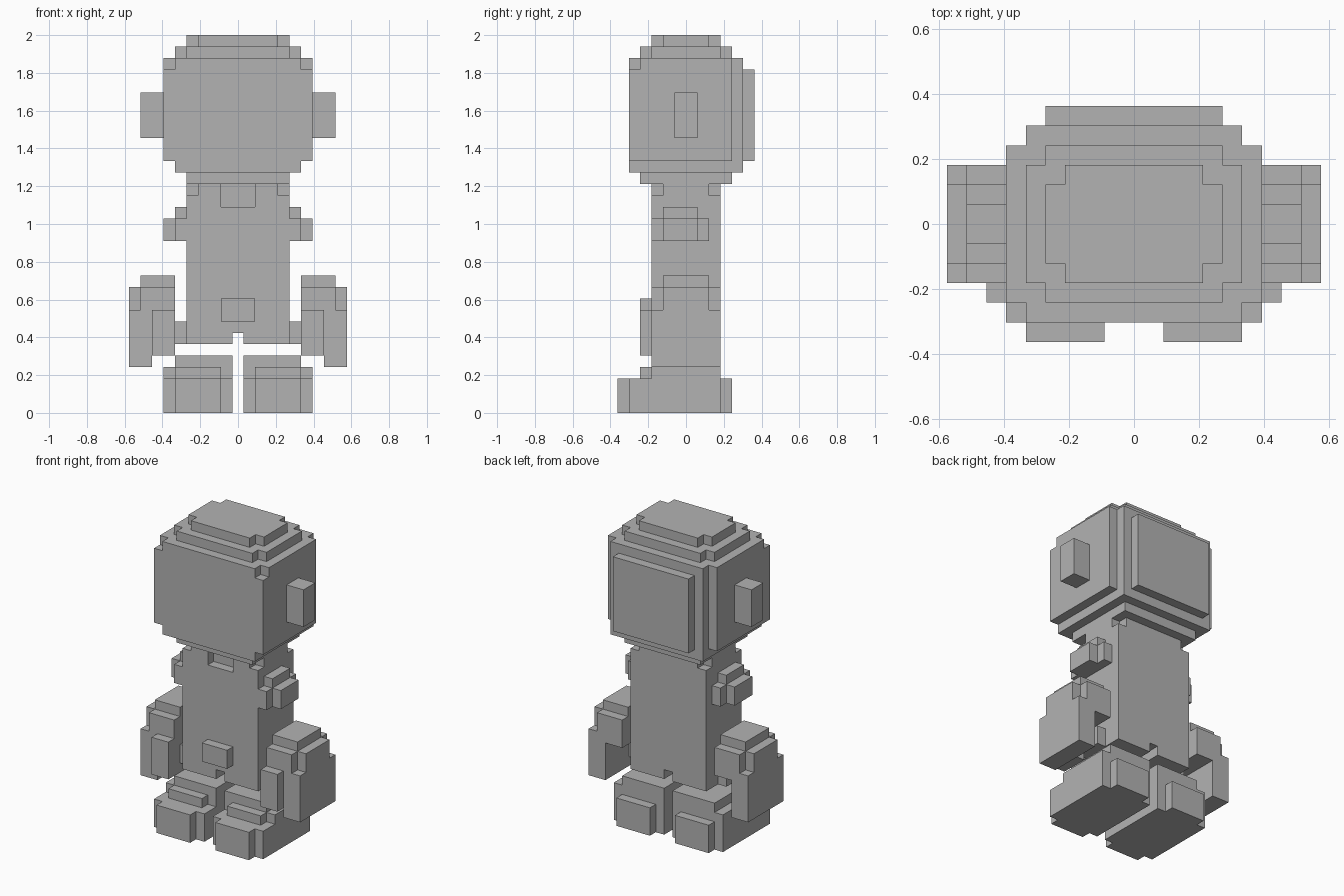
import bpy, bmesh, math
from mathutils import Vector

if "Cube" in bpy.data.objects:
    bpy.data.objects.remove(bpy.data.objects["Cube"])

U = 2 / 33  # edge of one cube; the figure is 33 cubes tall

grey = bpy.data.materials.new("light_grey")
grey.diffuse_color = (0.45, 0.45, 0.45, 1)
grey.use_nodes = True
grey.node_tree.nodes["Principled BSDF"].inputs["Base Color"].default_value = grey.diffuse_color


def cells(box):
    """Cubes inside a box (x0, x1, y0, y1, z0, z1); x edges lie on half units."""
    x0, x1, y0, y1, z0, z1 = box
    return {(x, y, z) for x in range(round(x0 + .5), round(x1 + .5))
            for y in range(y0, y1) for z in range(z0, z1)}


def part(name, add, cut=(), mirror=False):
    """Fill boxes with cubes, carve others, and keep only the outer skin."""
    filled = set().union(*map(cells, add)).difference(*map(cells, cut))
    bm = bmesh.new()
    verts = {}

    def vert(p):
        key = tuple(round(2 * c) for c in p)
        if key not in verts:
            verts[key] = bm.verts.new(Vector(p) * U)
        return verts[key]

    for c in filled:
        centre = Vector((c[0], c[1] + .5, c[2] + .5))
        for axis in range(3):
            for s in (-1, 1):
                n = [0, 0, 0]
                n[axis] = s
                if tuple(a + b for a, b in zip(c, n)) in filled:
                    continue
                a, b = Vector((0, 0, 0)), Vector((0, 0, 0))
                a[(axis + 1) % 3] = .5
                b[(axis + 2) % 3] = .5 * s
                m = centre + Vector(n) * .5
                bm.faces.new([vert(p) for p in (m - a - b, m + a - b, m + a + b, m - a + b)])
    bmesh.ops.dissolve_limit(bm, angle_limit=math.radians(1), verts=bm.verts, edges=bm.edges)
    me = bpy.data.meshes.new(name)
    bm.to_mesh(me)
    bm.free()
    me.materials.append(grey)
    ob = bpy.data.objects.new(name, me)
    bpy.context.collection.objects.link(ob)
    if mirror:
        mod = ob.modifiers.new("mirror", "MIRROR")
        mod.use_mirror_merge = False
    return ob


# Head: block with stepped crown, chin and back
part("head", [
    (-4.5, 4.5, -4, 4, 20, 21),
    (-5.5, 5.5, -5, 5, 21, 31),
    (-6.5, 6.5, -4, 4, 22, 31), (-6.5, 6.5, -5, -4, 22, 30),
    (-4.5, 4.5, 5, 6, 22, 30),
    (-5.5, 5.5, -3, 3, 31, 32), (-4.5, 4.5, -4, 4, 31, 32),
    (-4.5, 4.5, -2, 2, 32, 33), (-3.5, 3.5, -3, 3, 32, 33)])
part("ear", [(6.5, 8.5, -1, 1, 24, 28)], mirror=True)

# Torso: column with collar pocket, notched shoulders and crotch gap
part("torso", [(-4.5, 4.5, -3, 3, 6, 20)], cut=[
    (-1.5, 1.5, -3, -2, 18, 20), (-.5, .5, -3, 3, 6, 7),
    (-4.5, -3.5, -3, -2, 19, 20), (3.5, 4.5, -3, -2, 19, 20),
    (-4.5, -3.5, 2, 3, 19, 20), (3.5, 4.5, 2, 3, 19, 20)])
part("buckle", [(-1.5, 1.5, -4, -3, 8, 10)])
part("shoulder", [(4.5, 5.5, -3, 2, 15, 17), (4.5, 6.5, -2, 1, 15, 17),
                  (4.5, 5.5, -2, 1, 17, 18)], mirror=True)

# Arms: rounded top, outer shell, hand in front, inner link to the torso
part("arm", [
    (5.5, 8.5, -2, 2, 11, 12), (5.5, 8.5, -3, 3, 9, 11), (8.5, 9.5, -2, 2, 9, 11),
    (5.5, 9.5, -3, 3, 8, 9), (7.5, 9.5, -3, 3, 4, 8)], mirror=True)
part("hand", [(5.5, 7.5, -4, -3, 5, 9), (5.5, 7.5, -3, -1, 5, 8)], mirror=True)
part("thumb", [(4.5, 5.5, -2, 1, 6, 8)], mirror=True)

# Feet: sole with toe and heel caps, stepped ankle
part("foot", [
    (.5, 6.5, -5, 3, 0, 3), (1.5, 5.5, -6, -5, 0, 3), (1.5, 5.5, 3, 4, 0, 3),
    (1.5, 5.5, -4, -3, 3, 4), (.5, 6.5, -3, 3, 3, 4), (.5, 5.5, -3, 3, 4, 5)], mirror=True)
